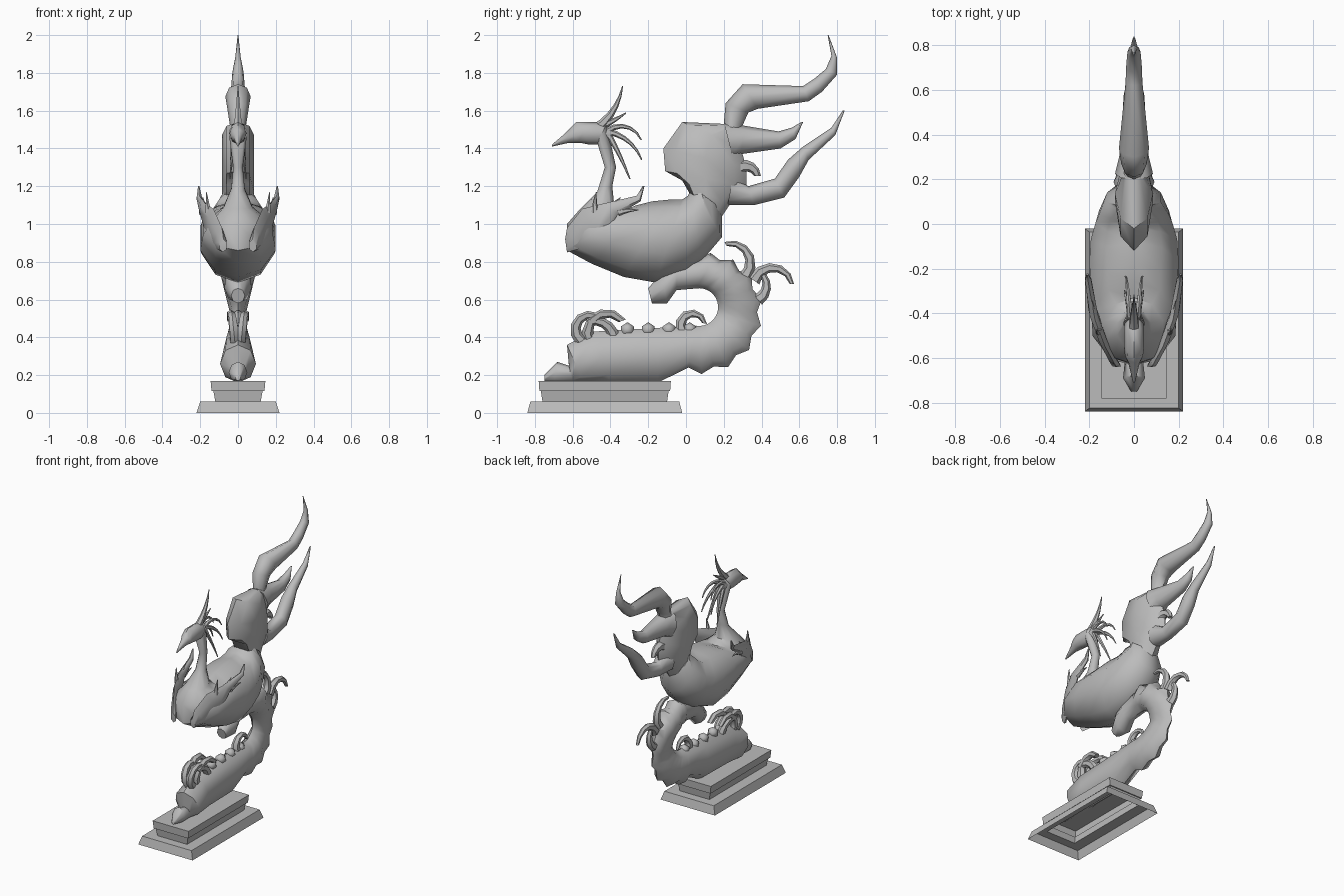
import bpy
import bmesh
import math
from mathutils import Vector

default_cube = bpy.data.objects.get("Cube")
if default_cube:
    bpy.data.objects.remove(default_cube, do_unlink=True)

GREY = (.5, .5, .5, 1)
stone = bpy.data.materials.new("Grey stone")
stone.use_nodes = True
stone.diffuse_color = GREY
stone.node_tree.nodes["Principled BSDF"].inputs["Base Color"].default_value = GREY


def finish(bm, name, angle=50):
    """Turn a bmesh into a shaded object with the stone material."""
    bmesh.ops.recalc_face_normals(bm, faces=bm.faces)
    mesh = bpy.data.meshes.new(name)
    bm.to_mesh(mesh)
    bm.free()
    mesh.materials.append(stone)
    obj = bpy.data.objects.new(name, mesh)
    bpy.context.collection.objects.link(obj)
    bpy.ops.object.select_all(action='DESELECT')
    obj.select_set(True)
    bpy.context.view_layer.objects.active = obj
    bpy.ops.object.shade_smooth_by_angle(angle=math.radians(angle))


def bridge(bm, low, high):
    """Join two vertex loops with quads."""
    for i in range(len(low)):
        bm.faces.new((low[i - 1], low[i], high[i], high[i - 1]))


def centred(y, z):
    return 0


def loft(name, rings, widest, sides=8, offset=centred):
    """Skin ellipses that each span two side-view points (y, z, y, z).

    Half widths follow the span, limited by the rule widest(z)."""
    bm = bmesh.new()
    loops = []
    for ring in rings:
        front, back = Vector(ring[:2]), Vector(ring[2:])
        middle = (front + back) / 2
        half_width = min(.44 * (back - front).length, widest(middle.y))
        loop = []
        for i in range(sides):
            turn = math.tau * i / sides
            y, z = middle + (front - middle) * math.cos(turn)
            x = half_width * math.sin(turn) + offset(y, z)
            loop.append(bm.verts.new((x, y, z)))
        loops.append(loop)
    for low, high in zip(loops, loops[1:]):
        bridge(bm, low, high)
    bm.faces.new(loops[0])
    bm.faces.new(loops[-1])
    finish(bm, name)


def curl(name, y, z, heading, bend, length, thick, tip=.15, x=0, spread=0):
    """Tapering strand that starts at a heading and bends steadily (degrees)."""
    steps = 5
    start = Vector((y, z))
    point = start.copy()
    rings = []
    for i in range(steps + 1):
        t = i / steps
        angle = math.radians(heading + bend * t)
        along = Vector((math.cos(angle), math.sin(angle)))
        side = Vector((-along.y, along.x)) * thick * (1 + (tip - 1) * t)
        rings.append((*(point - side), *(point + side)))
        point = point + along * length / steps

    def lean(y, z):
        return x + spread * (Vector((y, z)) - start).length

    loft(name, rings, lambda z: thick, 6, lean)


# Stepped plinth, hollow underneath
plinth = bmesh.new()
previous = None
for inset, z in ((0, 0), (.02, .06), (.1, .06), (.09, .115), (.08, .115), (.075, .17)):
    half_x, half_y = .22 - inset, .41 - .8 * inset
    ring = [plinth.verts.new((half_x * sx, half_y * sy - .43, z))
            for sx, sy in ((-1, -1), (1, -1), (1, 1), (-1, 1))]
    if previous:
        bridge(plinth, previous, ring)
    previous = ring
plinth.faces.new(previous)
finish(plinth, "plinth", 30)

# Neck and body
loft("neck_and_body", [
    (-.47, 1.43, -.42, 1.53), (-.43, 1.3, -.37, 1.3), (-.47, 1.17, -.39, 1.2),
    (-.56, 1.08, -.38, 1.1), (-.63, 1, -.33, 1.07), (-.63, .86, -.26, 1.1),
    (-.5, .79, -.18, 1.12), (-.33, .72, -.08, 1.13), (-.16, .69, -.02, 1.13),
    (0, .74, .01, 1.15), (.08, .8, .02, 1.17), (.19, .93, .05, 1.18),
    (.19, 1.08, .03, 1.2)], lambda z: .21, 10)


# Tail plumes
def plume_width(z):
    return .085


loft("main_tail_plume", [
    (.19, 1.04, .02, 1.16), (.23, 1.1, -.02, 1.23), (.32, 1.2, -.11, 1.28),
    (.32, 1.3, -.12, 1.4), (.29, 1.4, -.02, 1.54), (.29, 1.5, .2, 1.53),
    (.33, 1.59, .21, 1.64), (.38, 1.61, .3, 1.74), (.65, 1.65, .62, 1.73),
    (.72, 1.7, .68, 1.77), (.8, 1.79, .74, 1.82), (.8, 1.88, .77, 1.89),
    (.755, 2, .75, 2)], plume_width)
loft("middle_tail_plume", [
    (.25, 1.34, .2, 1.54), (.29, 1.37, .31, 1.52), (.5, 1.4, .49, 1.49),
    (.58, 1.45, .56, 1.51), (.62, 1.54, .61, 1.54)], plume_width)
loft("lower_tail_plume", [
    (.22, 1.1, .25, 1.26), (.36, 1.1, .33, 1.2), (.52, 1.14, .47, 1.24),
    (.6, 1.25, .54, 1.34), (.65, 1.34, .62, 1.41), (.79, 1.47, .77, 1.51),
    (.84, 1.6, .83, 1.6)], plume_width)
curl("small_tail_curl", .26, 1.28, 40, -130, .15, .045, .4)

# Head, beak and crest
loft("head_and_beak", [
    (-.71, 1.41, -.71, 1.42), (-.62, 1.43, -.64, 1.48), (-.56, 1.43, -.62, 1.5),
    (-.51, 1.42, -.58, 1.54), (-.45, 1.42, -.47, 1.54), (-.39, 1.44, -.4, 1.51)],
    lambda z: .045)
curl("tall_crest", -.48, 1.5, 40, 45, .28, .03, .08)
curl("short_crest", -.44, 1.52, 25, 10, .14, .02)

# Paired head strands, wings and flames
for label, side in (("right", -1), ("left", 1)):
    for i in range(3):
        curl(f"{label}_head_strand_{i}", -.42, 1.49, 30 - 45 * i, 50 * i - 110,
             .22 + .03 * i, .018, .2, .015 * side, .1 * side)

    def hug(y, z):
        forward = max(0, -.22 - y) / .42
        return side * (.2 - .12 * forward ** 2 + .04 * (z - 1))

    loft(f"{label}_wing", [
        (-.63, .85, -.64, .92), (-.56, .87, -.63, .98), (-.46, .9, -.55, 1.08),
        (-.36, 1.05, -.43, 1.11), (-.24, 1.12, -.26, 1.15), (-.22, 1.2, -.23, 1.2)],
        lambda z: .022, 6, hug)
    for i in range(3):
        y, z = .06 * i - .48, 1.06
        curl(f"{label}_wing_feather_{i}", y, z, 95 - 40 * i, -20, .11, .02, .1,
             hug(y, z), .1 * side)

    for name, y, z, heading, bend, length in (
            ("tall", -.5, .36, 110, -180, .32), ("front", -.55, .38, 130, -170, .22),
            ("rear", -.38, .38, 100, 110, .2)):
        curl(f"{label}_{name}_flame", y, z, heading, bend, length, .034, .6,
             .01 * side, .15 * side)

# Swirl that lifts the body: a mound, a toothed arc, then a drooping lobe
mound = [(-.75, .17, -.75, .2), (-.7, .16, -.68, .27), (-.6, .16, -.62, .25),
         (-.54, .16, -.63, .36), (-.4, .16, -.5, .43), (-.15, .16, -.15, .45)]
arc = []
TEETH = 8
for step in range(2 * TEETH + 1):
    t = step / (2 * TEETH)
    angle = math.radians(190 * t - 100)
    outer = .34 - .07 * t * t + (.015 if step % 2 else -.015)
    across, up = math.cos(angle), math.sin(angle)
    arc.append((.07 + outer * across, .56 + outer * up,
                .07 + .1 * across, .56 + .1 * up))
lobe = [(-.05, .8, -.05, .65), (-.13, .74, -.1, .58), (-.2, .66, -.18, .58)]
loft("swirl", mound + arc + lobe, lambda z: .035 + .25 * abs(z - .5))

# Rounded bosses along the top of the mound
for i in range(4):
    boss = bmesh.new()
    bmesh.ops.create_icosphere(boss, subdivisions=1, radius=.04)
    bmesh.ops.translate(boss, verts=boss.verts, vec=(0, .11 * i - .31, .44))
    finish(boss, f"mound_boss_{i}")

# Hooked tips around the swirl
for name, y, z, heading, bend, length in (
        ("upper", .31, .72, 60, 150, .27), ("rear", .36, .7, 55, -150, .27),
        ("low", .38, .6, 40, 120, .18), ("inner", -.02, .43, 100, -200, .22)):
    curl(f"{name}_hook", y, z, heading, bend, length, .035, .35)
